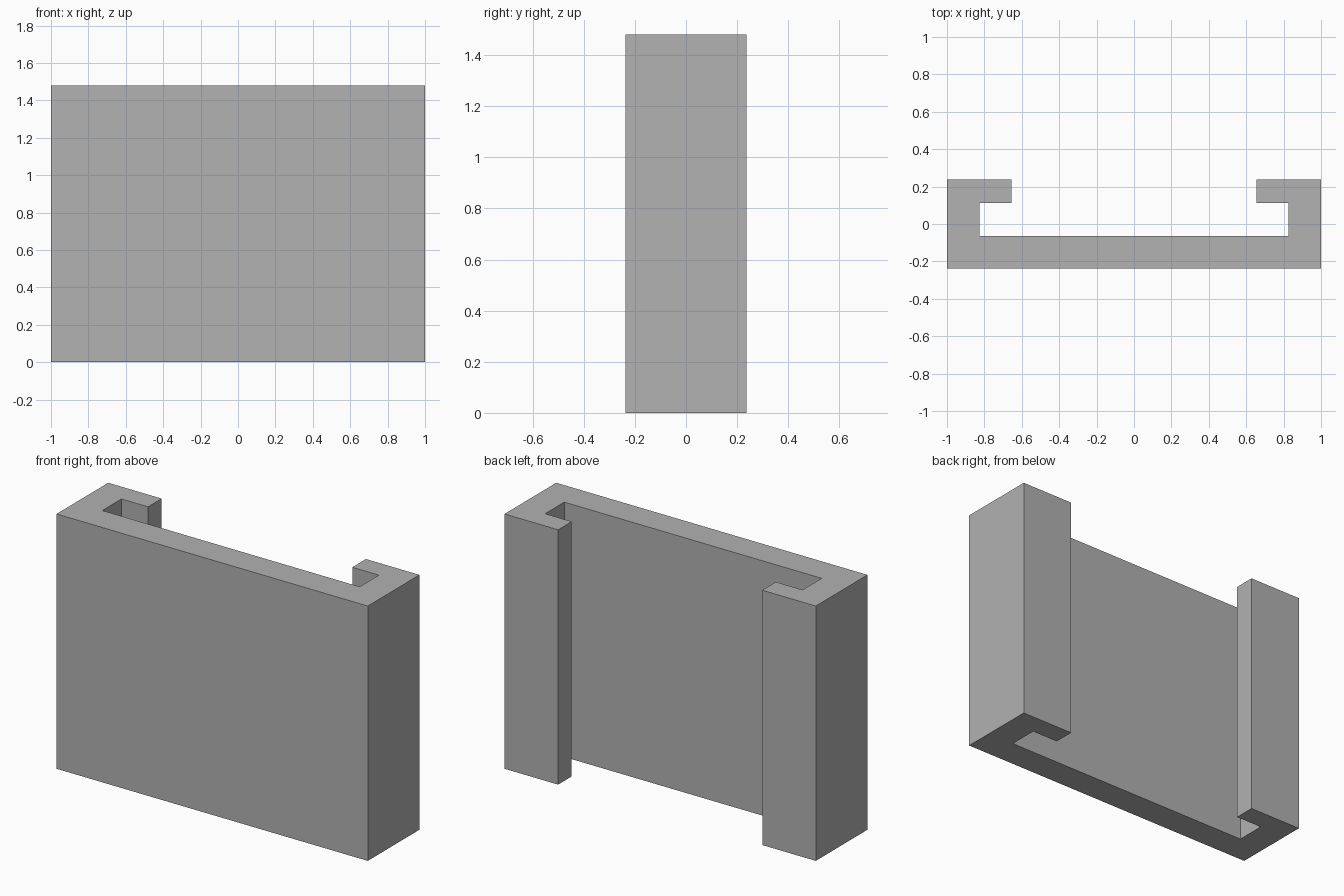
import bpy
import bmesh

cube = bpy.data.objects.get("Cube")
if cube:
    bpy.data.objects.remove(cube, do_unlink=True)

HEIGHT = 1.48

# Single plain grey
grey = bpy.data.materials.new("plain_grey")
grey.use_nodes = True
colour = (0.445, 0.445, 0.445, 1)
grey.diffuse_color = colour
grey.node_tree.nodes["Principled BSDF"].inputs["Base Color"].default_value = colour

# Left half of the channel section, from the front centre to the back centre
half = [(1, -0.237), (1, 0.237), (0.656, 0.237), (0.656, 0.112),
        (0.827, 0.112), (0.827, -0.064)]
section = half + [(-x, y) for x, y in reversed(half)]

# Extrude the mirrored section upwards
bm = bmesh.new()
base = bm.faces.new([bm.verts.new((x, y, 0)) for x, y in section])
top = bmesh.ops.extrude_face_region(bm, geom=[base], use_keep_orig=True)
verts = [g for g in top["geom"] if isinstance(g, bmesh.types.BMVert)]
bmesh.ops.translate(bm, verts=verts, vec=(0, 0, HEIGHT))
bmesh.ops.recalc_face_normals(bm, faces=bm.faces)

mesh = bpy.data.meshes.new("channel_panel")
bm.to_mesh(mesh)
bm.free()
mesh.materials.append(grey)
panel = bpy.data.objects.new("channel_panel", mesh)
bpy.context.collection.objects.link(panel)
